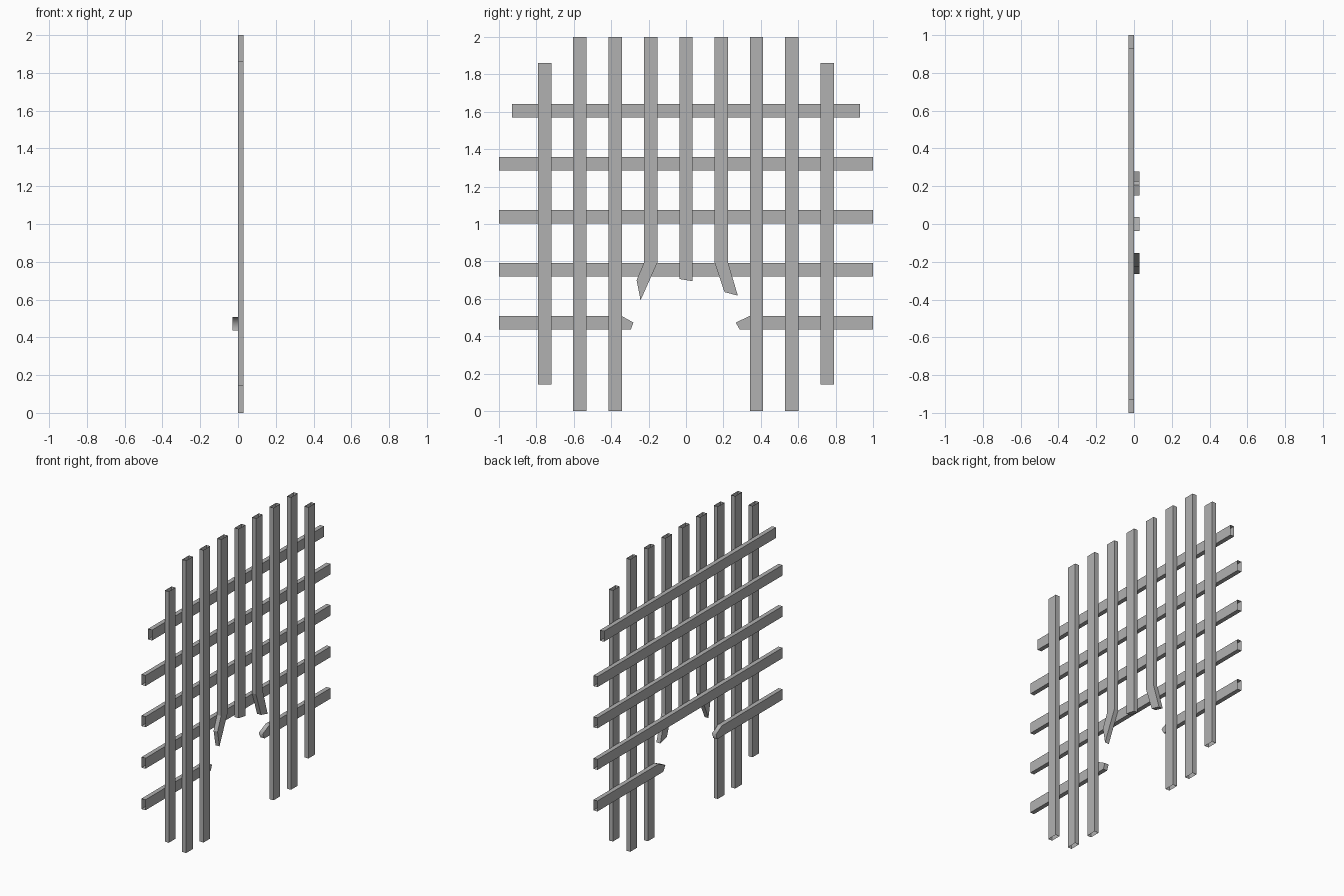
import bpy

if "Cube" in bpy.data.objects:
    bpy.data.objects.remove(bpy.data.objects["Cube"])

T = 0.03  # bar thickness

# Dark iron grey
iron = bpy.data.materials.new("iron")
iron.diffuse_color = (0.44, 0.44, 0.44, 1)
iron.use_nodes = True
iron.node_tree.nodes["Principled BSDF"].inputs["Base Color"].default_value = iron.diffuse_color


def bar(name, pts, x0, open_edges, soft=()):
    """Extrude a counter-clockwise (y, z) outline along x, leaving the cut ends
    open. Corners listed in soft are shaded smooth, all others stay sharp."""
    n = len(pts)
    verts = [(x0, y, z) for y, z in pts] + [(x0 + T, y, z) for y, z in pts]
    faces = [tuple(range(n, 2 * n)), tuple(reversed(range(n)))]
    for i in range(n):
        if i not in open_edges:
            j = (i + 1) % n
            faces.append((i, j, j + n, i + n))
    mesh = bpy.data.meshes.new(name)
    mesh.from_pydata(verts, [], faces)
    mesh.update()
    if soft:
        for p in mesh.polygons:
            p.use_smooth = True
        for e in mesh.edges:
            a, b = sorted(e.vertices)
            e.use_edge_sharp = not (b - a == n and a in soft)
    mesh.materials.append(iron)
    obj = bpy.data.objects.new(name, mesh)
    bpy.context.collection.objects.link(obj)


def rect(y0, y1, z0, z1):
    return [(y0, z0), (y1, z0), (y1, z1), (y0, z1)]


# Whole upright bars (open tubes at top and bottom)
W = 0.036
uprights = [(-0.755, 0.142, 1.86), (-0.567, 0, 2), (-0.379, 0, 2),
            (0.377, 0, 2), (0.566, 0, 2), (0.754, 0.142, 1.86)]
for i, (y, z0, z1) in enumerate(uprights):
    bar(f"upright_bar_{i + 1}", rect(y - W, y + W, z0, z1), 0, {0, 2})

# Snapped upright bars above the hole (open at the top only)
bar("broken_upright_left",
    [(-0.225, 2), (-0.225, 0.793), (-0.264, 0.70), (-0.243, 0.592),
     (-0.153, 0.793), (-0.153, 2)], 0, {5})
bar("broken_upright_middle",
    [(-0.036, 2), (-0.036, 0.706), (0.036, 0.694), (0.036, 2)], 0, {3})
bar("broken_upright_right",
    [(0.152, 2), (0.152, 0.797), (0.206, 0.636), (0.277, 0.617),
     (0.224, 0.797), (0.224, 2)], 0, {5})

# Whole cross bars (open tubes at both ends)
for i, (z, half) in enumerate([(0.756, 1), (1.04, 1), (1.322, 1), (1.606, 0.93)]):
    bar(f"cross_bar_{i + 1}", rect(-half, half, z - W, z + W), -T, {1, 3})

# Snapped lower cross bar, one piece each side of the hole
bar("broken_cross_bar_left",
    [(-1, 0.508), (-1, 0.436), (-0.295, 0.436), (-0.281, 0.473), (-0.344, 0.508)],
    -T, {0}, soft={3})
bar("broken_cross_bar_right",
    [(1, 0.436), (1, 0.508), (0.34, 0.508), (0.266, 0.473), (0.287, 0.436)],
    -T, {0}, soft={3})
